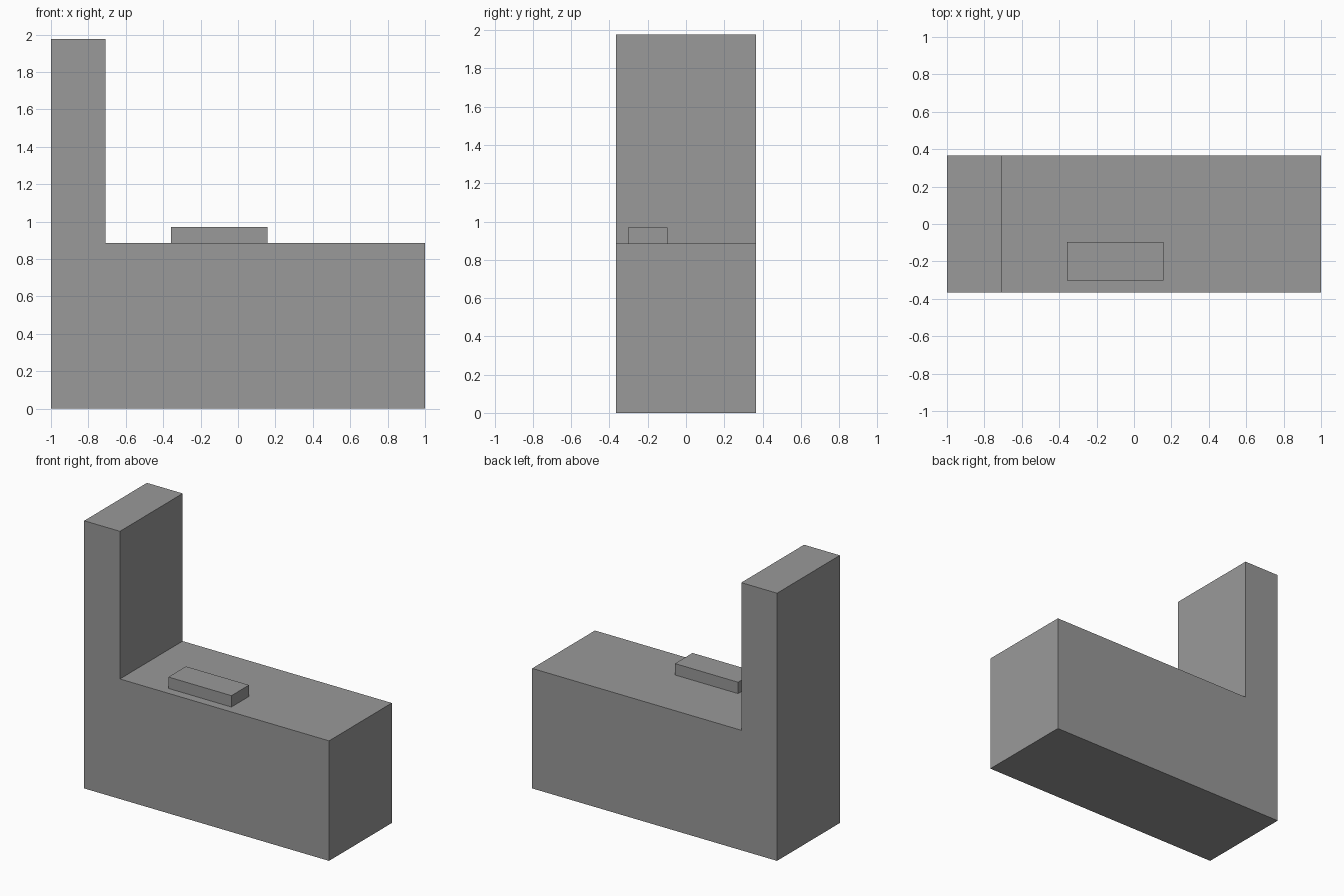
import bpy, bmesh

if "Cube" in bpy.data.objects:
    bpy.data.objects.remove(bpy.data.objects["Cube"])

HALF_DEPTH = 0.366

# Dark grey finish shared by both parts
dark_grey = bpy.data.materials.new("dark_grey")
dark_grey.diffuse_color = (0.32, 0.32, 0.32, 1)
dark_grey.use_nodes = True
dark_grey.node_tree.nodes["Principled BSDF"].inputs["Base Color"].default_value = dark_grey.diffuse_color


def extrude_profile(name, profile, y0, y1):
    """Extrude a closed (x, z) outline from y0 to y1."""
    bm = bmesh.new()
    face = bm.faces.new([bm.verts.new((x, y0, z)) for x, z in profile])
    ext = bmesh.ops.extrude_face_region(bm, geom=[face])
    verts = [g for g in ext["geom"] if isinstance(g, bmesh.types.BMVert)]
    bmesh.ops.translate(bm, verts=verts, vec=(0, y1 - y0, 0))
    bmesh.ops.recalc_face_normals(bm, faces=bm.faces)
    mesh = bpy.data.meshes.new(name)
    bm.to_mesh(mesh)
    bm.free()
    mesh.materials.append(dark_grey)
    obj = bpy.data.objects.new(name, mesh)
    bpy.context.collection.objects.link(obj)
    return obj


# L-shaped body: low block with a tall upright at the left end
extrude_profile("body", [(-1, 0), (1, 0), (1, 0.886), (-0.708, 0.886),
                         (-0.708, 1.976), (-1, 1.976)],
                -HALF_DEPTH, HALF_DEPTH)

# Raised pad on the top surface, towards the front
extrude_profile("raised_pad", [(-0.357, 0.886), (0.158, 0.886),
                               (0.158, 0.97), (-0.357, 0.97)],
                -0.302, -0.097)
